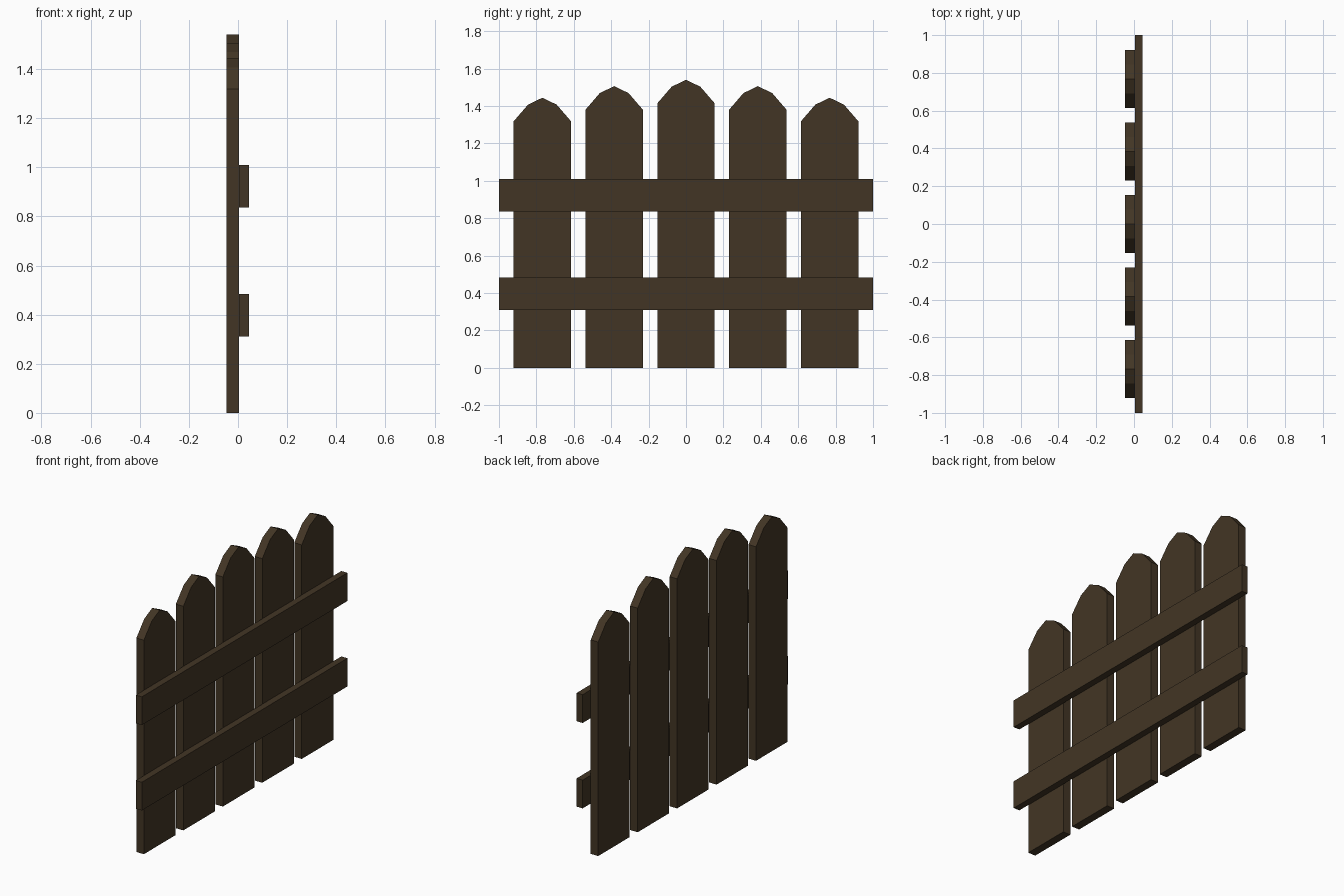
import bpy

if "Cube" in bpy.data.objects:
    bpy.data.objects.remove(bpy.data.objects["Cube"])

# Single dark wood colour
wood = bpy.data.materials.new("dark_wood")
wood.diffuse_color = (0.055, 0.036, 0.018, 1.0)
wood.use_nodes = True
wood.node_tree.nodes["Principled BSDF"].inputs["Base Color"].default_value = wood.diffuse_color


def extrude_x(name, profile, x0, x1):
    """Solid from a counter-clockwise (y, z) outline extruded along x."""
    n = len(profile)
    verts = [(x0, y, z) for y, z in profile] + [(x1, y, z) for y, z in profile]
    faces = [tuple(reversed(range(n))), tuple(range(n, 2 * n))]
    faces += [(i, (i + 1) % n, n + (i + 1) % n, n + i) for i in range(n)]
    mesh = bpy.data.meshes.new(name)
    mesh.from_pydata(verts, [], faces)
    mesh.materials.append(wood)
    obj = bpy.data.objects.new(name, mesh)
    bpy.context.collection.objects.link(obj)
    return obj


BACK, JOIN, FRONT = -0.047, 0.004, 0.045

# Five pickets with faceted rounded tops, tallest in the middle
w = 0.1535
for i, peak in enumerate((1.444, 1.506, 1.54, 1.506, 1.444)):
    c = (i - 2) * 0.384
    outline = [(c - w, 0), (c + w, 0), (c + w, peak - 0.126),
               (c + w / 2, peak - 0.037), (c, peak),
               (c - w / 2, peak - 0.037), (c - w, peak - 0.126)]
    extrude_x(f"picket_{i + 1}", outline, BACK, JOIN)

# Two horizontal rails
for name, z0 in (("lower_rail", 0.31), ("upper_rail", 0.836)):
    z1 = z0 + 0.174
    extrude_x(name, [(-1, z0), (1, z0), (1, z1), (-1, z1)], JOIN, FRONT)
